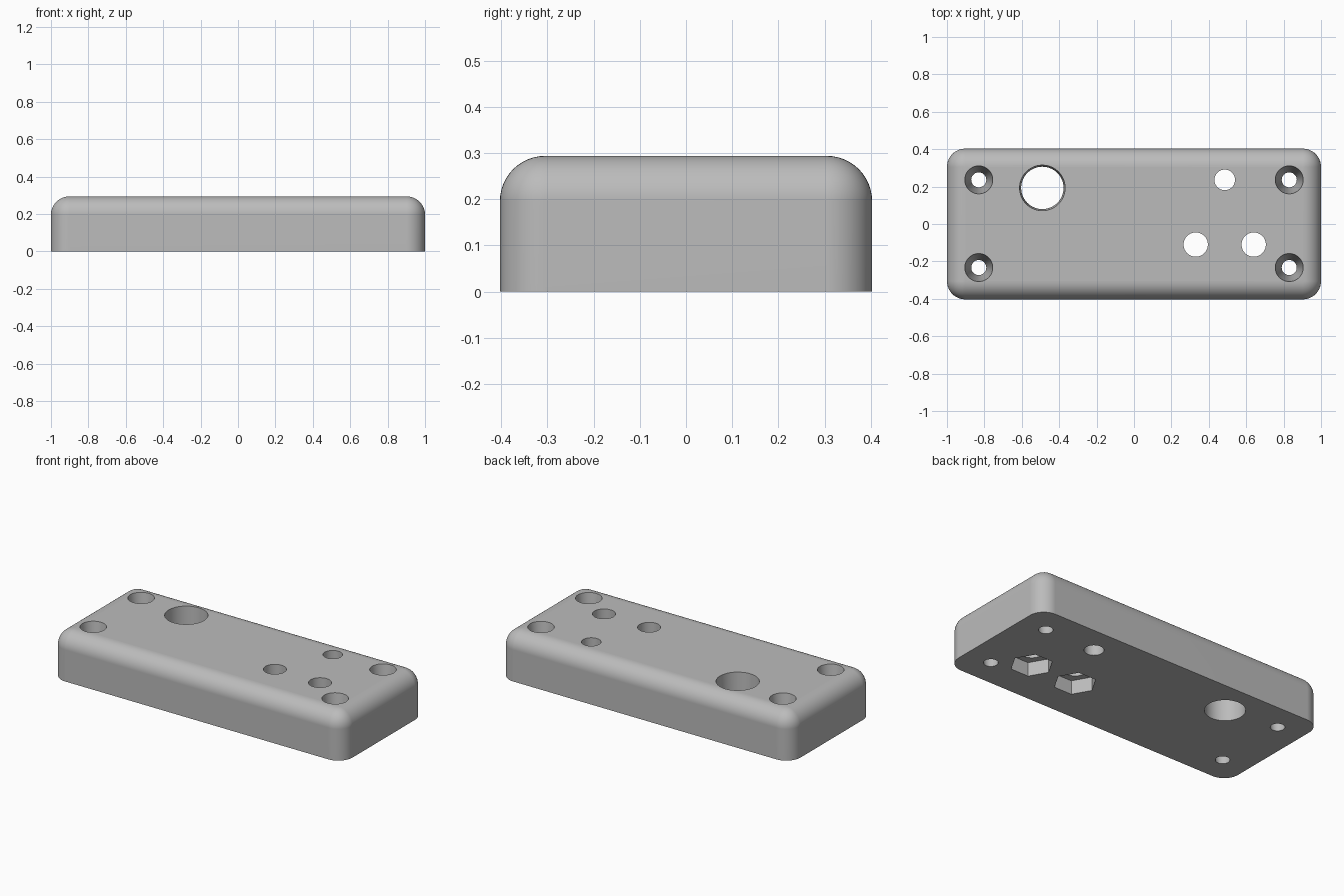
import bpy
import bmesh
import math
from mathutils import Matrix, Vector

if "Cube" in bpy.data.objects:
    bpy.data.objects.remove(bpy.data.objects["Cube"], do_unlink=True)

LENGTH, WIDTH, HEIGHT, ROUND = 2.0, 0.806, 0.294, 0.098

grey = bpy.data.materials.new("plain grey")
grey.use_nodes = True
colour = (0.5, 0.5, 0.5, 1)
grey.diffuse_color = colour
grey.node_tree.nodes["Principled BSDF"].inputs["Base Color"].default_value = colour


def make_object(name, bm):
    mesh = bpy.data.meshes.new(name)
    bm.normal_update()
    bm.to_mesh(mesh)
    bm.free()
    mesh.materials.append(grey)
    obj = bpy.data.objects.new(name, mesh)
    bpy.context.collection.objects.link(obj)
    return obj


def cut_hole(name, x, y, low, high, r_low, r_high, sides=64):
    """Subtract a straight or tapered bore, slightly overlong at both ends."""
    bm = bmesh.new()
    bmesh.ops.create_cone(bm, cap_ends=True, segments=sides,
                          radius1=r_low, radius2=r_high, depth=high - low)
    # Put polygon corners on the x axis
    start = max(bm.verts, key=lambda v: v.co.x).co
    bm.transform(Matrix.Translation((x, y, (low + high) / 2))
                 @ Matrix.Rotation(-math.atan2(start.y, start.x), 4, "Z"))
    cutter = make_object(name, bm)
    cutter.hide_render = True
    mod = body.modifiers.new(name, "BOOLEAN")
    mod.operation = "DIFFERENCE"
    mod.solver = "EXACT"
    mod.object = cutter
    bpy.ops.object.modifier_apply(modifier=mod.name)
    bpy.data.objects.remove(cutter, do_unlink=True)


# Cover block, rounded everywhere except around the flat underside
bm = bmesh.new()
bmesh.ops.create_cube(bm, size=1)
bm.transform(Matrix.Translation((0, 0, HEIGHT / 2))
             @ Matrix.Diagonal((LENGTH, WIDTH, HEIGHT, 1)))
edges = [e for e in bm.edges if max(v.co.z for v in e.verts) > HEIGHT / 2]
bmesh.ops.bevel(bm, geom=edges, offset=ROUND, segments=12, profile=0.5,
                affect="EDGES", clamp_overlap=True)
body = make_object("cover_plate", bm)
bpy.context.view_layer.objects.active = body
body.select_set(True)

# Tapered screw holes in the corners
OVER = 0.01
for x in (-0.83, 0.83):
    for y in (-0.233, 0.236):
        cut_hole("screw_hole", x, y, -OVER, HEIGHT + OVER, 0.039, 0.076)

# Large tapered opening
cut_hole("large_opening", -0.49, 0.193, -OVER, HEIGHT + OVER, 0.113, 0.122)

# Small straight bore
cut_hole("small_bore", 0.485, 0.236, -OVER, HEIGHT + OVER, 0.055, 0.055)

# Pair of bores with hexagonal pockets underneath
for x in (0.33, 0.64):
    cut_hole("paired_bore", x, -0.11, -OVER, HEIGHT + OVER, 0.065, 0.065)
    cut_hole("hex_pocket", x, -0.11, -OVER, 0.085, 0.12, 0.12, sides=6)

bpy.ops.object.shade_smooth_by_angle(angle=math.radians(30))
weighted = body.modifiers.new("clean_shading", "WEIGHTED_NORMAL")
weighted.keep_sharp = True
